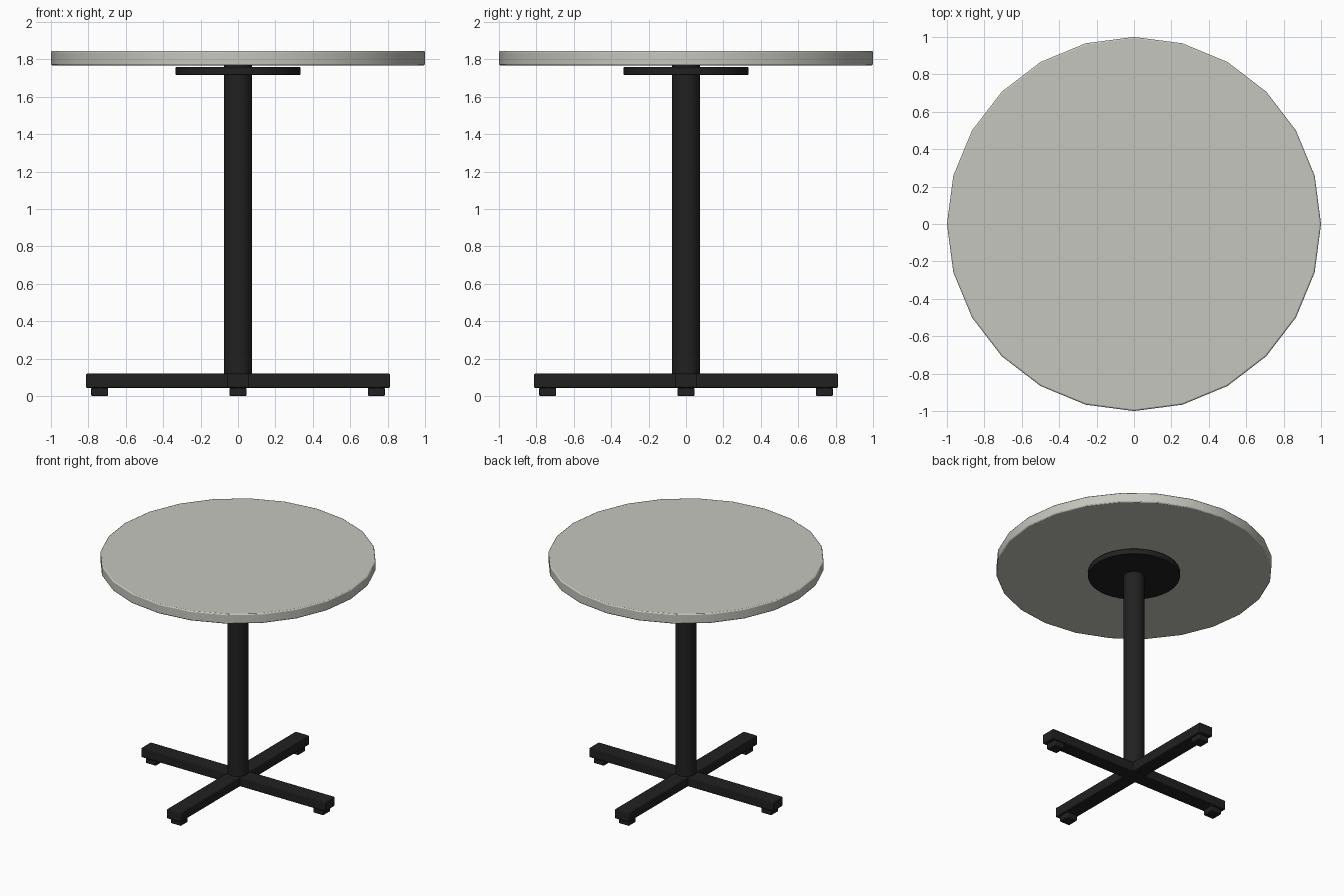
import bpy, math

if "Cube" in bpy.data.objects:
    bpy.data.objects.remove(bpy.data.objects["Cube"])


def material(name, rgb):
    m = bpy.data.materials.new(name)
    m.diffuse_color = (*rgb, 1)
    m.use_nodes = True
    m.node_tree.nodes["Principled BSDF"].inputs["Base Color"].default_value = m.diffuse_color
    return m


stone = material("pale warm grey", (0.56, 0.565, 0.515))
black = material("matte black", (0.015, 0.015, 0.015))


def finish(ob, name, mat, bevel):
    ob.name = name
    ob.data.materials.append(mat)
    if bevel:
        mod = ob.modifiers.new("Bevel", "BEVEL")
        mod.width = bevel
        mod.segments = 2
        mod.limit_method = "ANGLE"
        mod.angle_limit = math.radians(40)
    bpy.ops.object.shade_smooth_by_angle(angle=math.radians(35))
    return ob


def disc(name, radius, z0, z1, sides, mat, bevel=0):
    bpy.ops.mesh.primitive_cylinder_add(vertices=sides, radius=radius, depth=z1 - z0,
                                        location=(0, 0, (z0 + z1) / 2))
    return finish(bpy.context.object, name, mat, bevel)


def box(name, size, loc, mat, bevel=0):
    bpy.ops.mesh.primitive_cube_add(size=1, location=loc)
    ob = bpy.context.object
    ob.scale = size
    bpy.ops.object.transform_apply(location=False, rotation=False, scale=True)
    return finish(ob, name, mat, bevel)


# Round top, mounting plate and central column
disc("table_top", 1.0, 1.767, 1.845, 24, stone, 0.008)
disc("mounting_plate", 0.333, 1.716, 1.76, 32, black, 0.003)
disc("column", 0.076, 0.08, 1.767, 24, black)

# Crossed base bars
box("base_bar_x", (1.626, 0.12, 0.075), (0, 0, 0.0815), black, 0.006)
box("base_bar_y", (0.12, 1.626, 0.075), (0, 0, 0.0815), black, 0.006)

# Foot pads under the bar ends
for i in range(4):
    a = i * math.pi / 2
    box(f"foot_pad_{i + 1}", (0.09, 0.09, 0.044),
        (0.74 * math.cos(a), 0.74 * math.sin(a), 0.022), black, 0.005)
